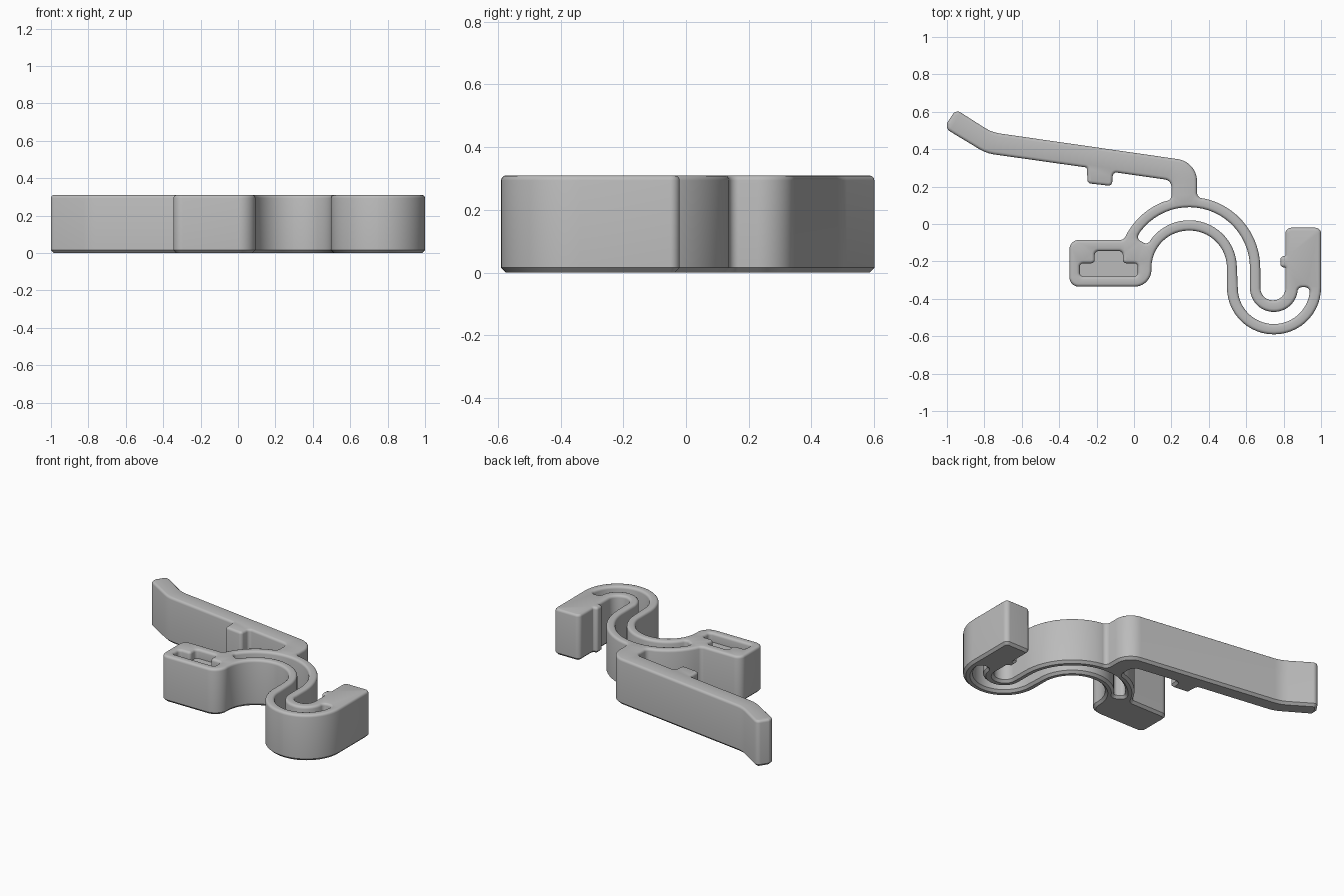
import bpy, bmesh, math
from mathutils import Vector

cube = bpy.data.objects.get("Cube")
if cube:
    bpy.data.objects.remove(cube, do_unlink=True)

HEIGHT, BEVEL, POCKET_DEPTH = 0.31, 0.016, 0.06


def arc(cx, cy, r, start, end):
    """Plain points along a circular arc, angles in degrees."""
    n = max(2, round(abs(end - start) / 6))
    angles = [math.radians(start + (end - start) * i / n) for i in range(n + 1)]
    return [(cx + r * math.cos(a), cy + r * math.sin(a), 0) for a in angles]


def rounded(points):
    """Closed outline from (x, y, corner radius) points."""
    out = []
    for i, (x, y, r) in enumerate(points):
        p = Vector((x, y))
        if r == 0:
            out.append(p)
            continue
        u = (Vector(points[i - 1][:2]) - p).normalized()
        v = (Vector(points[(i + 1) % len(points)][:2]) - p).normalized()
        half = u.angle(v) / 2
        center = p + (u + v).normalized() * (r / math.sin(half))
        first = p + u * (r / math.tan(half)) - center
        last = p + v * (r / math.tan(half)) - center
        turn = -first.angle_signed(last)
        n = max(2, round(abs(math.degrees(turn)) / 7))
        for k in range(n + 1):
            a = turn * k / n
            c, s = math.cos(a), math.sin(a)
            out.append(center + Vector((first.x * c - first.y * s,
                                        first.x * s + first.y * c)))
    return out


def inset(loop, d):
    """Shift a closed outline to its left, into the material."""
    out = []
    for i, p in enumerate(loop):
        a = (p - loop[i - 1]).normalized()
        b = (loop[(i + 1) % len(loop)] - p).normalized()
        m = Vector((-a.y - b.y, a.x + b.x)).normalized()
        out.append(p + m * (d / max(0.5, m.dot(Vector((-a.y, a.x))))))
    return out


def wall(bm, loop, rings):
    """Loft an outline through (z, inset) rings; return bottom and top rims."""
    rows = [[bm.verts.new((p.x, p.y, z)) for p in inset(loop, d)] for z, d in rings]
    n = len(loop)
    for low, high in zip(rows, rows[1:]):
        for i in range(n):
            j = (i + 1) % n
            bm.faces.new((low[i], low[j], high[j], high[i]))
    return [[bm.edges.get((row[i], row[(i + 1) % n])) for i in range(n)]
            for row in (rows[0], rows[-1])]


# Outer outline, counterclockwise from the corner of the socket block
outline = rounded(
    [(-.345, -.335, .05), (.093, -.335, .09),
     # underside of the arch, then the hook
     (.093, -.035, .2), (.497, -.035, .2), (.497, -.59, .25), (1, -.59, .25),
     # hook end block with its small bump
     (1, -.02, .03), (.81, -.02, .03),
     (.81, -.172, .007), (.783, -.172, .018), (.783, -.232, .018), (.81, -.232, .007),
     (.81, -.408, .066), (.676, -.408, .066)]
    + arc(.295, -.235, .38, 0, 78)
    # stem and lever arm with bent tip
    + [(.337, .14, .03), (.337, .332, .12), (-.76, .49, .2),
       (-.952, .612, .03), (-1, .54, .02), (-1, .505, .03), (-.79, .378, .2),
       # tooth under the lever
       (-.252, .302, .01), (-.248, .218, .02), (-.118, .203, .02), (-.112, .278, .02),
       (.2, .233, .04), (.2, .13, .03)]
    + arc(.295, -.235, .38, 112, 150)
    + [(-.055, -.085, .03), (-.345, -.085, .05)])


def polar(r, degrees):
    a = math.radians(degrees)
    return (.295 + r * math.cos(a), -.235 + r * math.sin(a), .025)


# S-shaped slot through the spring, clockwise
slot = rounded(
    [polar(.325, 151)] + arc(.295, -.235, .325, 143, 0)
    + arc(.748, -.342, .128, 180, 348)
    + [(.876, -.338, .025), (.941, -.338, .025)]
    + arc(.748, -.342, .193, -8, -180)
    + arc(.295, -.235, .255, 0, 141) + [polar(.255, 151)])

# Stepped blind pocket in the socket block, clockwise
pocket = rounded([(x, y, .02) for x, y in (
    (-.29, -.28), (-.29, -.21), (-.21, -.21), (-.21, -.145),
    (-.06, -.145), (-.06, -.21), (.02, -.21), (.02, -.28))])

# Chamfered bottom rim, rounded top rim
top_round = [(HEIGHT - BEVEL + BEVEL * math.sin(t), BEVEL * (1 - math.cos(t)))
             for t in (0, math.pi / 6, math.pi / 3, math.pi / 2)]
through = [(0, BEVEL), (BEVEL, 0)] + top_round

bm = bmesh.new()
outer_low, outer_top = wall(bm, outline, through)
slot_low, slot_top = wall(bm, slot, through)
floor, pocket_top = wall(bm, pocket, [(HEIGHT - POCKET_DEPTH, 0)] + top_round)
for edges in (outer_low + slot_low, outer_top + slot_top + pocket_top, floor):
    bmesh.ops.triangle_fill(bm, use_beauty=True, edges=edges)
bmesh.ops.recalc_face_normals(bm, faces=bm.faces)

mesh = bpy.data.meshes.new("spring_clip")
bm.to_mesh(mesh)
bm.free()
clip = bpy.data.objects.new("spring_clip", mesh)
bpy.context.collection.objects.link(clip)

# Plain grey plastic
grey = bpy.data.materials.new("grey_plastic")
grey.use_nodes = True
color = (0.5, 0.5, 0.5, 1)
grey.diffuse_color = color
grey.node_tree.nodes["Principled BSDF"].inputs["Base Color"].default_value = color
mesh.materials.append(grey)

bpy.ops.object.select_all(action='DESELECT')
clip.select_set(True)
bpy.context.view_layer.objects.active = clip
bpy.ops.object.shade_smooth_by_angle(angle=math.radians(35))
